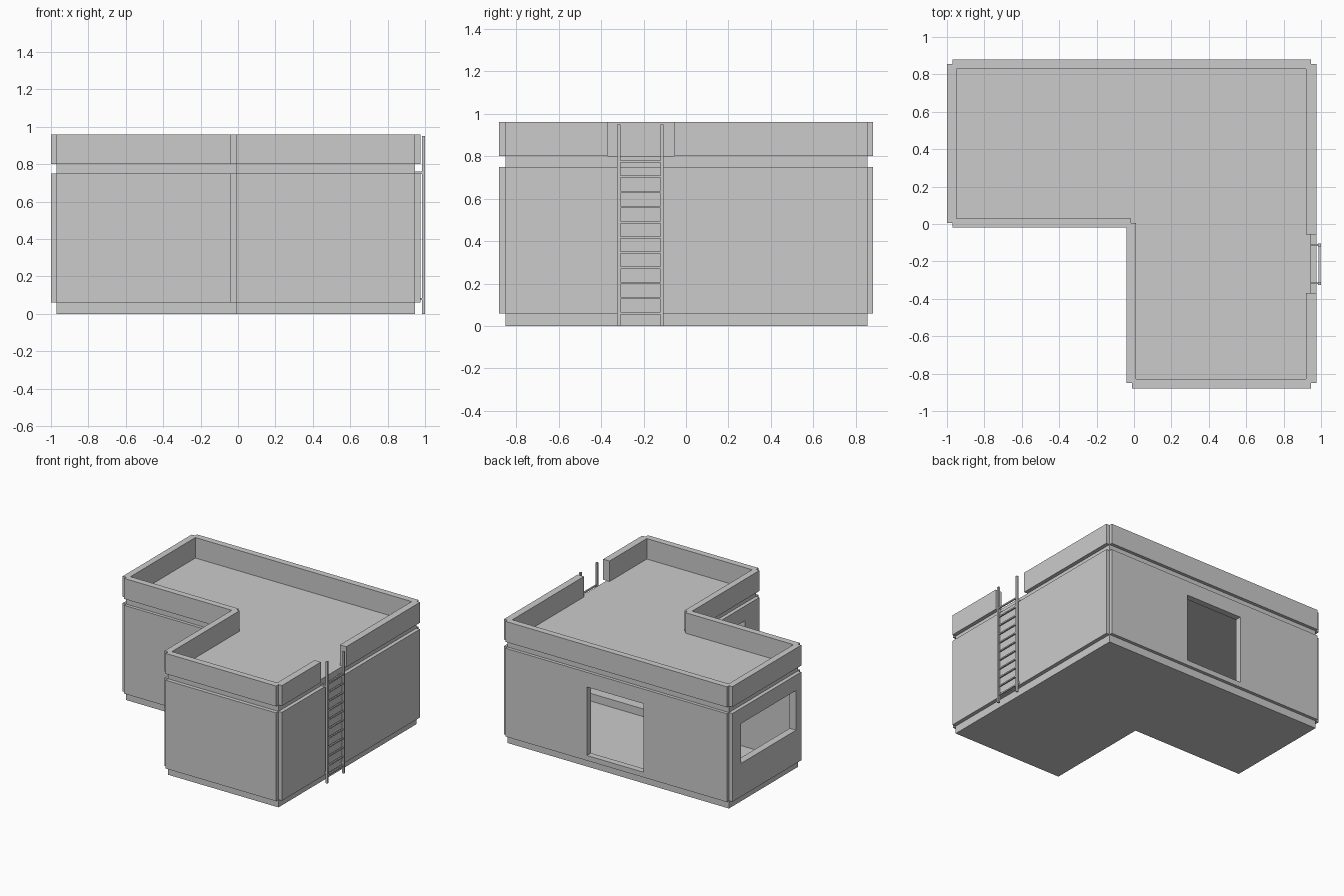
import bpy
import bmesh
from mathutils import Vector

cube = bpy.data.objects.get("Cube")
if cube:
    bpy.data.objects.remove(cube, do_unlink=True)

# One plain colour for everything
grey = bpy.data.materials.new("concrete_grey")
grey.use_nodes = True
grey.diffuse_color = (0.6, 0.6, 0.6, 1)
for node in grey.node_tree.nodes:
    if node.type == "BSDF_PRINCIPLED":
        node.inputs["Base Color"].default_value = (0.6, 0.6, 0.6, 1)


def add_object(name, bm):
    bmesh.ops.recalc_face_normals(bm, faces=bm.faces)
    mesh = bpy.data.meshes.new(name)
    bm.to_mesh(mesh)
    bm.free()
    mesh.materials.append(grey)
    obj = bpy.data.objects.new(name, mesh)
    bpy.context.scene.collection.objects.link(obj)
    return obj


def box(name, x, y, z):
    """Box from three (low, high) ranges."""
    bm = bmesh.new()
    bmesh.ops.create_cube(bm, size=1)
    for v in bm.verts:
        v.co = Vector([r[0] if c < 0 else r[1] for c, r in zip(v.co, (x, y, z))])
    return add_object(name, bm)


def l_prism(name, inset, z):
    """L-shaped plan, shrunk by inset on every side, extruded over z."""
    left, right = -0.97 + inset, 0.945 - inset
    front, back = -0.85 + inset, 0.855 - inset
    nook_x, nook_y = -0.01 + inset, 0.005 + inset
    plan = [(nook_x, front), (right, front), (right, back),
            (left, back), (left, nook_y), (nook_x, nook_y)]
    bm = bmesh.new()
    face = bm.faces.new([bm.verts.new((px, py, z[0])) for px, py in plan])
    top = bmesh.ops.extrude_face_region(bm, geom=[face])["geom"]
    bmesh.ops.translate(bm, vec=(0, 0, z[1] - z[0]),
                        verts=[g for g in top if isinstance(g, bmesh.types.BMVert)])
    return add_object(name, bm)


def cut(obj, cutters):
    """Cut openings and bake the result into the mesh."""
    for c in cutters:
        mod = obj.modifiers.new("opening", "BOOLEAN")
        mod.operation = "DIFFERENCE"
        mod.solver = "EXACT"
        mod.object = c
    bpy.context.view_layer.update()
    deps = bpy.context.evaluated_depsgraph_get()
    baked = bpy.data.meshes.new_from_object(obj.evaluated_get(deps))
    obj.modifiers.clear()
    obj.data = baked


# Hollow core with recessed plinth and groove
core = l_prism("core_walls", 0, (0, 0.80))
room = l_prism("room_cutter", 0.025, (0.05, 0.72))
back_door = box("back_door_cutter", (-0.25, 0.24), (0.75, 0.95), (0.10, 0.635))
window = box("window_cutter", (-1.1, -0.9), (0.07, 0.75), (0.32, 0.63))
nook_door = box("nook_door_cutter", (-0.1, 0.08), (-0.67, -0.19), (0.10, 0.635))
cut(core, [room, back_door, window, nook_door])

# Raised floor of the front wing
box("front_floor_step", (0.015, 0.92), (-0.825, 0.03), (0.04, 0.11))

# Cladding panel and parapet on each side: x range, y range, outward direction
sides = {
    "left": ((-1.0, -0.95), (0.005, 0.855), (-1, 0), window),
    "back": ((-0.97, 0.945), (0.83, 0.88), (0, 1), back_door),
    "right": ((0.92, 0.975), (-0.85, 0.855), (1, 0), None),
    "front": ((-0.01, 0.945), (-0.88, -0.83), (0, -1), None),
    "nook_side": ((-0.04, 0.01), (-0.85, 0.005), (-1, 0), nook_door),
    "nook_front": ((-0.97, -0.015), (-0.02, 0.03), (0, -1), None),
}
DEPTH = 0.03
for name, (x, y, out, opening) in sides.items():
    px, py = x, y
    if out[0]:
        px = (x[0], x[0] + DEPTH) if out[0] < 0 else (x[1] - DEPTH, x[1])
    else:
        py = (y[0], y[0] + DEPTH) if out[1] < 0 else (y[1] - DEPTH, y[1])
    # the two nook panels meet in the inner corner
    panel = box(name + "_panel", px, py, (0.06, 0.75))
    if opening:
        cut(panel, [opening])
    if name == "right":
        # gap in the parapet where the ladder arrives
        box("right_parapet_front", x, (y[0], -0.37), (0.80, 0.96))
        box("right_parapet_back", x, (-0.055, y[1]), (0.80, 0.96))
    else:
        box(name + "_parapet", x, y, (0.80, 0.96))

for helper in (room, back_door, window, nook_door):
    bpy.data.objects.remove(helper, do_unlink=True)

# Ladder: rails, wall brackets and rungs
for label, y in (("front", -0.317), ("back", -0.113)):
    box("ladder_rail_" + label, (0.985, 1.0), (y - 0.008, y + 0.008), (0, 0.95))
    for z in (0.08, 0.755):
        box("ladder_bracket_" + label, (0.94, 0.99), (y - 0.005, y + 0.005),
            (z - 0.006, z + 0.006))
for i in range(11):
    z = 0.06 + 0.0715 * i
    box("ladder_rung", (0.987, 0.998), (-0.315, -0.115), (z - 0.005, z + 0.005))
